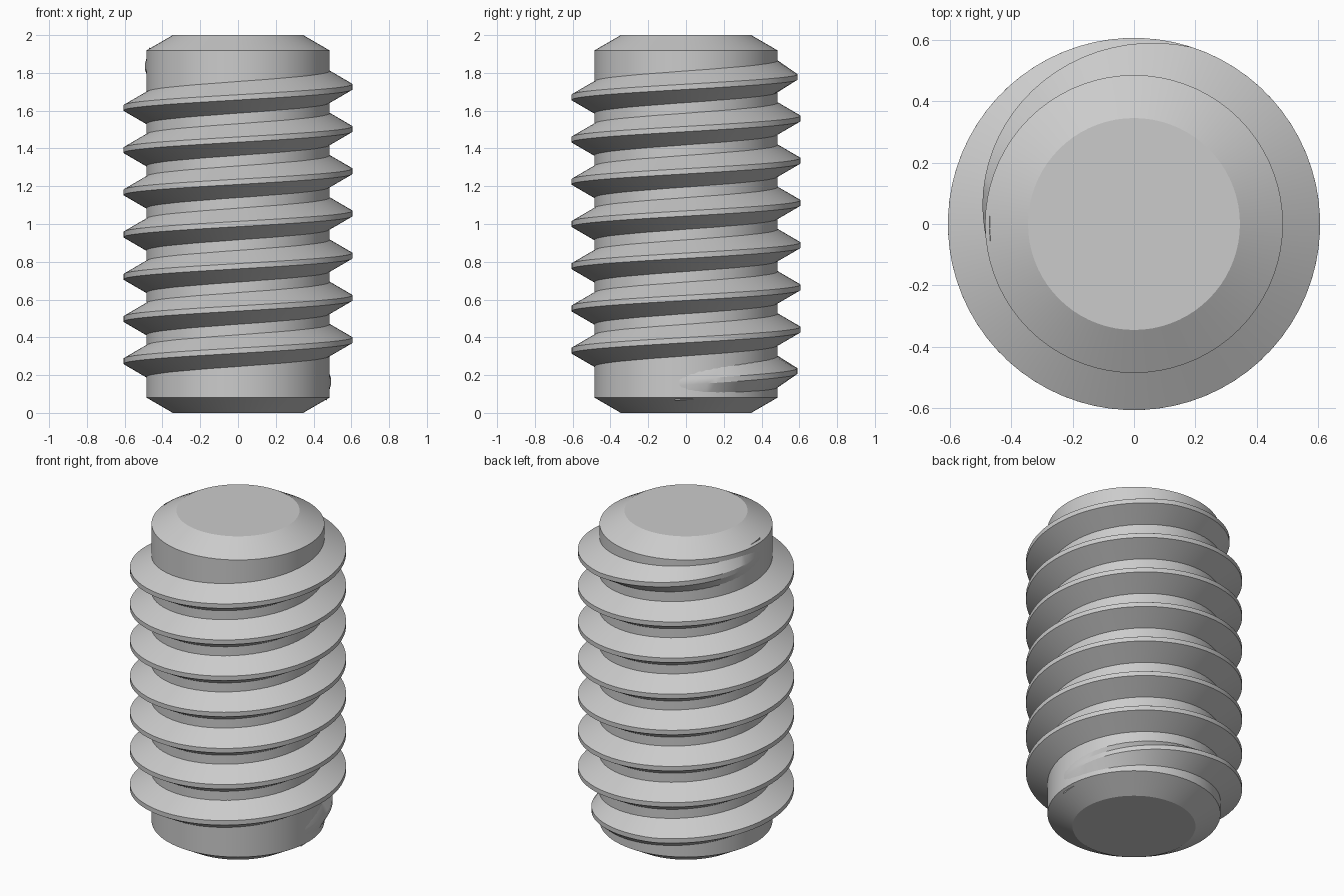
import bpy, bmesh, math

if "Cube" in bpy.data.objects:
    bpy.data.objects.remove(bpy.data.objects["Cube"], do_unlink=True)

HEIGHT = 2.0
MAJOR, MINOR, END_R = 0.606, 0.485, 0.345
CHAMFER = 0.081
PITCH = 0.2235
TURNS = 7.5
SEGMENTS = 72            # per full turn

steel = bpy.data.materials.new("steel_grey")
steel.use_nodes = True
grey = (0.6, 0.6, 0.6, 1)
steel.diffuse_color = grey
steel.node_tree.nodes["Principled BSDF"].inputs["Base Color"].default_value = grey


def finish(name, bm):
    """Turn a bmesh into a smooth-shaded object with sharp creases."""
    bmesh.ops.recalc_face_normals(bm, faces=bm.faces)
    mesh = bpy.data.meshes.new(name)
    bm.to_mesh(mesh)
    bm.free()
    mesh.materials.append(steel)
    obj = bpy.data.objects.new(name, mesh)
    bpy.context.collection.objects.link(obj)
    bpy.ops.object.select_all(action='DESELECT')
    obj.select_set(True)
    bpy.context.view_layer.objects.active = obj
    bpy.ops.object.shade_smooth_by_angle(angle=math.radians(25))
    return obj


def ring(bm, points, angle):
    """Place (radius, z) points in the half-plane at the given angle."""
    return [bm.verts.new((r * math.cos(angle), r * math.sin(angle), z)) for r, z in points]


def bridge(bm, a, b, closed):
    n = len(a)
    for i in range(n if closed else n - 1):
        j = (i + 1) % n
        bm.faces.new((a[i], b[i], b[j], a[j]))


# Solid core with a chamfer at each end
bm = bmesh.new()
profile = [(END_R, 0), (MINOR, CHAMFER), (MINOR, HEIGHT - CHAMFER), (END_R, HEIGHT)]
rings = [ring(bm, profile, math.tau * i / SEGMENTS) for i in range(SEGMENTS)]
for i in range(SEGMENTS):
    bridge(bm, rings[i], rings[(i + 1) % SEGMENTS], False)
bm.faces.new([r[0] for r in rings])
bm.faces.new([r[-1] for r in rings])
finish("screw_core", bm)

# Helical thread, trapezoid section, fading into the core at both ends
bm = bmesh.new()
inner = MINOR - 0.015
root_half = PITCH * 3 / 8 + 0.015 * math.tan(math.radians(30))
crest_half = PITCH / 16
start_z = (HEIGHT - TURNS * PITCH) / 2
run_out = 7 / 360        # turns past each nominal end
fade = 115 / 360         # turns taken by each fade
length = TURNS + 2 * run_out
steps = round(length * SEGMENTS)
rings = []
for i in range(steps + 1):
    travelled = length * i / steps
    turn = travelled - run_out
    grow = min(1, travelled / fade, (length - travelled) / fade)
    crest = MINOR - 0.003 + (MAJOR - MINOR + 0.003) * grow
    z = start_z + PITCH * turn
    section = [(inner, z - root_half), (crest, z - crest_half),
               (crest, z + crest_half), (inner, z + root_half)]
    rings.append(ring(bm, section, math.tau * turn))
for a, b in zip(rings, rings[1:]):
    bridge(bm, a, b, True)
bm.faces.new(rings[0])
bm.faces.new(rings[-1])
finish("screw_thread", bm)
